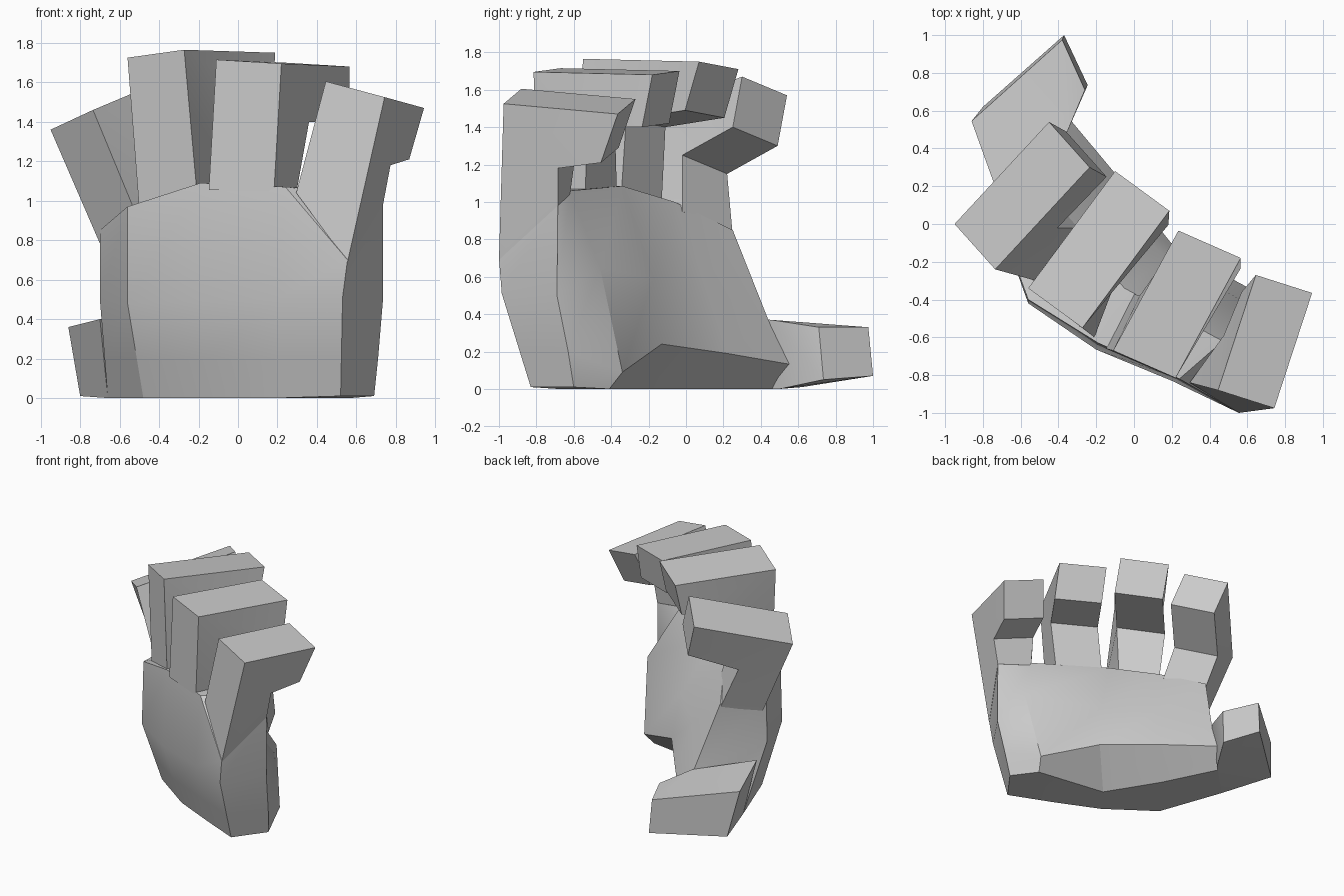
import bpy
import bmesh
from mathutils import Vector

cube = bpy.data.objects.get("Cube")
if cube:
    bpy.data.objects.remove(cube, do_unlink=True)

grey = bpy.data.materials.new("plain grey")
grey.use_nodes = True
grey.diffuse_color = (0.6, 0.6, 0.6, 1)
grey.node_tree.nodes["Principled BSDF"].inputs["Base Color"].default_value = (0.6, 0.6, 0.6, 1)


def finish(name, bm):
    """Turn a bmesh into a grey object with sharp edges kept."""
    bmesh.ops.recalc_face_normals(bm, faces=bm.faces[:])
    mesh = bpy.data.meshes.new(name)
    bm.to_mesh(mesh)
    bm.free()
    mesh.materials.append(grey)
    obj = bpy.data.objects.new(name, mesh)
    bpy.context.collection.objects.link(obj)
    bpy.ops.object.select_all(action="DESELECT")
    obj.select_set(True)
    bpy.context.view_layer.objects.active = obj
    bpy.ops.object.shade_smooth_by_angle(angle=0.5)


def bridge(bm, low, high):
    """Join two closed loops of equal length with quads."""
    n = len(low)
    for i in range(n):
        j = (i + 1) % n
        bm.faces.new((low[i], low[j], high[j], high[i]))


def finger(name, side, front_across, across, back_across):
    """Hooked finger: base front, knuckle, tip top, tip bottom, crook, base back."""
    near = [Vector(p) for p in side]
    widths = [front_across] + [across] * 4 + [back_across]
    far = [p + Vector(w) for p, w in zip(near, widths)]
    bm = bmesh.new()
    loops = []
    for points in (near, far):
        # sink the root a little into the palm
        for i in (0, 5):
            points[i].z -= 0.03
        loops.append([bm.verts.new(p) for p in points])
    bridge(bm, *loops)
    for s in loops:
        bm.faces.new((s[0], s[1], s[4], s[5]))
        bm.faces.new((s[1], s[2], s[3], s[4]))
    finish(name, bm)


# Palm: back of the hand, wrist edge to knuckles, listed from thumb side to little finger
back_wrist = [(-.66, .22, 0), (-.48, -.28, 0), (-.13, -.53, 0), (.2, -.68, 0), (.52, -.83, .01)]
back_middle = [(-.70, -.03, .5), (-.56, -.42, .48), (-.2, -.665, .49), (.2, -.83, .5), (.53, -.985, .51)]
back_knuckles = [(-.70, -.02, .85), (-.56, -.4, .97), (-.19, -.63, 1.09), (.24, -.82, 1.07), (.555, -1, .7)]
back_low = [Vector(a).lerp(Vector(b), 0.4) for a, b in zip(back_wrist, back_middle)]

# Palm: inner side with the heel bevel, hollow and finger roots
inner_wrist = [(-.42, .46, 0), (-.22, .06, 0), (.02, -.33, 0), (.57, -.41, 0), (.69, -.6, .01)]
inner_heel = [(-.35, .567, .13), (-.06, .22, .19), (.22, -.13, .24), (.61, -.34, .09), (.71, -.63, .2)]
inner_hollow = [(-.38, .44, .37), (-.13, .1, .55), (.17, -.175, .59), (.665, -.46, .65), (.735, -.69, .5)]
inner_roots = [(-.48, .25, .85), (-.3, -.06, 1), (-.05, -.34, 1.085), (.47, -.62, 1.06), (.735, -.685, 1)]

palm = bmesh.new()
rows = [[palm.verts.new(p) for p in outer + inner[::-1]] for outer, inner in (
    (back_wrist, inner_wrist), (back_low, inner_heel),
    (back_middle, inner_hollow), (back_knuckles, inner_roots))]
for low, high in zip(rows, rows[1:]):
    bridge(palm, low, high)
for row in (rows[0], rows[-1]):
    for i in range(4):
        palm.faces.new((row[i], row[i + 1], row[8 - i], row[9 - i]))
# crease running from the little finger root into the hollow
bmesh.ops.connect_vert_pair(palm, verts=[rows[2][6], rows[3][5]])
finish("palm", palm)

# Fingers, curled towards the palm
finger("index_finger",
       [(-.69, .01, .79), (-.95, 0, 1.36), (-.45, .54, 1.57), (-.36, .49, 1.3), (-.62, .22, 1.15), (-.48, .25, .85)],
       (.17, -.31, .18), (.215, -.24, .1), (.18, -.27, .13))
finger("middle_finger",
       [(-.5, -.38, .98), (-.56, -.34, 1.725), (-.1, .28, 1.71), (-.105, .205, 1.45), (-.39, -.11, 1.4), (-.35, -.13, 1.03)],
       (.29, -.22, .11), (.287, -.21, .04), (.205, -.215, .055))
finger("ring_finger",
       [(-.148, -.66, 1.085), (-.11, -.67, 1.715), (.235, -.035, 1.7), (.235, -.09, 1.42), (.03, -.38, 1.42), (0, -.37, 1.085)],
       (.33, -.135, -.01), (.33, -.145, -.02), (.295, -.17, -.02))
finger("little_finger",
       [(.295, -.84, 1.07), (.445, -.88, 1.605), (.645, -.27, 1.55), (.57, -.36, 1.29), (.475, -.59, 1.26), (.47, -.62, 1.07)],
       (.26, -.16, -.35), (.298, -.095, -.08), (.265, -.065, -.06))

# Thumb: one blunt block growing out of the heel of the hand
thumb = bmesh.new()
for p in [(-.86, .545, .36), (-.8, .62, .01), (-.38, .975, .33), (-.37, 1, .07),
          (-.26, .71, .33), (-.245, .735, .05), (-.37, .45, .37), (-.35, .567, .13),
          (-.38, .5, 0), (-.7, .1, .4), (-.66, .22, 0)]:
    thumb.verts.new(p)
bmesh.ops.convex_hull(thumb, input=thumb.verts[:])
bmesh.ops.dissolve_limit(thumb, angle_limit=0.1, verts=thumb.verts[:], edges=thumb.edges[:])
finish("thumb", thumb)
